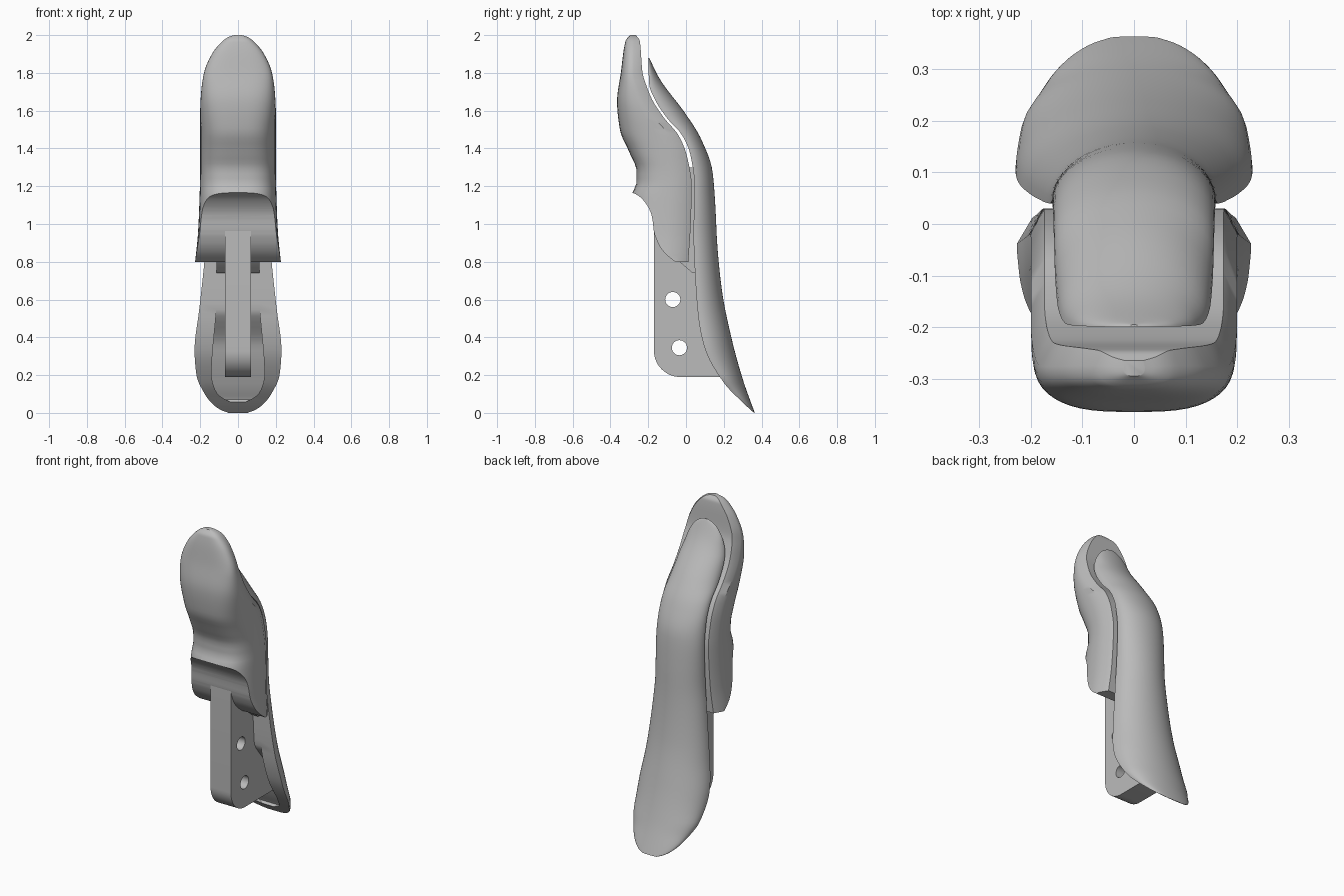
import bpy, bmesh, math
from mathutils import Vector

if "Cube" in bpy.data.objects:
    bpy.data.objects.remove(bpy.data.objects["Cube"], do_unlink=True)

grey = bpy.data.materials.new("mid grey")
grey.use_nodes = True
COLOUR = (0.5, 0.5, 0.5, 1)
grey.diffuse_color = COLOUR
grey.node_tree.nodes["Principled BSDF"].inputs["Base Color"].default_value = COLOUR


def smooth_curve(*keys):
    """Smooth interpolation through (z, value) keys, without overshoot."""
    keys = sorted(keys)
    slope = [(b[1] - a[1]) / (b[0] - a[0]) for a, b in zip(keys, keys[1:])]
    tangent = [slope[0]]
    for a, b in zip(slope, slope[1:]):
        tangent.append(2 * a * b / (a + b) if a * b > 0 else 0)
    tangent.append(slope[-1])

    def value(z):
        i = 0
        while i < len(slope) - 1 and z > keys[i + 1][0]:
            i += 1
        (z0, v0), (z1, v1) = keys[i], keys[i + 1]
        h = z1 - z0
        t = min(max((z - z0) / h, 0), 1)
        u = 1 - t
        return (v0 * u * u * (1 + 2 * t) + v1 * t * t * (1 + 2 * u)
                + h * t * u * (tangent[i] * u - tangent[i + 1] * t))
    return value


def finish(name, bm, angle=35):
    bmesh.ops.remove_doubles(bm, verts=bm.verts, dist=1e-5)
    bmesh.ops.recalc_face_normals(bm, faces=bm.faces)
    mesh = bpy.data.meshes.new(name)
    bm.to_mesh(mesh)
    bm.free()
    mesh.materials.append(grey)
    obj = bpy.data.objects.new(name, mesh)
    bpy.context.collection.objects.link(obj)
    shade(obj, angle)
    return obj


def shade(obj, angle=35):
    bpy.ops.object.select_all(action="DESELECT")
    obj.select_set(True)
    bpy.context.view_layer.objects.active = obj
    bpy.ops.object.shade_smooth_by_angle(angle=math.radians(angle))


def loft(name, section, low, high, steps):
    """Stack horizontal sections, closer together near both ends."""
    bm = bmesh.new()
    rings = []
    for i in range(steps + 1):
        z = low + (high - low) * (1 - math.cos(math.pi * i / steps)) / 2
        rings.append([bm.verts.new((x, y, z)) for x, y in section(z)])
    for a, b in zip(rings, rings[1:]):
        for j in range(len(a)):
            k = (j + 1) % len(a)
            bm.faces.new((a[j], a[k], b[k], b[j]))
    bm.faces.new(rings[0])
    bm.faces.new(rings[-1])
    return finish(name, bm)


def plate(name, outline, half_width):
    """Extrude a (y, z) outline sideways."""
    bm = bmesh.new()
    face = bm.faces.new([bm.verts.new((-half_width, y, z)) for y, z in outline])
    ext = bmesh.ops.extrude_face_region(bm, geom=[face])
    moved = [v for v in ext["geom"] if isinstance(v, bmesh.types.BMVert)]
    bmesh.ops.translate(bm, verts=moved, vec=Vector((2 * half_width, 0, 0)))
    return finish(name, bm)


def cut(obj, cutter):
    mod = obj.modifiers.new("cut", "BOOLEAN")
    mod.operation, mod.object, mod.solver = "DIFFERENCE", cutter, "EXACT"
    bpy.context.view_layer.objects.active = obj
    bpy.ops.object.modifier_apply(modifier=mod.name)
    bpy.data.objects.remove(cutter, do_unlink=True)
    shade(obj)


# Hood: rounded front, bevelled back edges, flaring side wings at the bottom
hood_front = smooth_curve((2, -.295), (1.97, -.32), (1.8, -.345), (1.65, -.365), (1.5, -.35),
                          (1.38, -.30), (1.28, -.262), (1.22, -.262), (1.16, -.285), (.8, -.33))
hood_back = smooth_curve((2, -.265), (1.97, -.245), (1.8, -.23), (1.72, -.205), (1.66, -.18),
                         (1.56, -.115), (1.47, -.04), (1.36, .005), (1.2, .03), (1, .025), (.8, .012))
hood_width = smooth_curve((2, .02), (1.99, .05), (1.97, .08), (1.9, .138), (1.8, .18), (1.7, .195),
                          (1.6, .2), (1.3, .2), (1.1, .205), (.95, .212), (.8, .227))


def hood_section(z):
    f, b, w = hood_front(z), hood_back(z), hood_width(z)
    bevel = min(.05, .4 * (b - f))
    pts = [(w * .87, b)]
    for i in range(25):
        a = math.pi * i / 24
        c, s = math.cos(a), math.sin(a)
        pts.append((math.copysign(abs(c) ** .67, c) * w, b - bevel - (b - bevel - f) * abs(s) ** .67))
    return pts + [(-w * .87, b)]


hood = loft("hood", hood_section, .8, 2, 70)
under = smooth_curve((-.285, 1.167), (-.25, 1.148), (-.21, 1.105), (-.18, 1.04), (-.168, .95),
                     (-.12, .855), (-.045, .79))
arch = [(-.285 + .24 * i / 40, under(-.285 + .24 * i / 40)) for i in range(41)]
cut(hood, plate("hood_cutter", [(-.6, 1.167)] + arch + [(-.045, .7), (-.6, .7)], .5))

# Core joining the hood to the blade
plate("core", [(-.1, 1.3), (-.1, .88), (-.07, .83), (0, .77), (.035, .74), (.08, .74), (.08, 1.3)], .115)

# Blade: long arched shell with a pocket in its lower front
blade_back = smooth_curve((1.88, -.195), (1.77, -.14), (1.58, 0), (1.45, .08), (1.28, .14), (1.1, .155),
                          (.9, .165), (.65, .19), (.4, .24), (.18, .3), (0, .364))
blade_edge = smooth_curve((1.88, -.2), (1.74, -.195), (1.66, -.165), (1.56, -.1), (1.47, -.02),
                          (1.36, .025), (1.2, .045), (.95, .04), (.7, .05), (.5, .066), (.34, .1),
                          (.16, .2), (.06, .295), (0, .36))
blade_width = smooth_curve((1.88, .01), (1.87, .04), (1.84, .08), (1.77, .12), (1.65, .148), (1.5, .155),
                           (1, .162), (.8, .178), (.55, .205), (.33, .23), (.2, .22), (.1, .176),
                           (.05, .138), (.015, .09), (0, .05))
pocket_width = smooth_curve((.06, .04), (.08, .085), (.12, .12), (.2, .14), (.54, .115))
pocket_depth = smooth_curve((.06, 0), (.075, .5), (.2, .6), (.35, .6), (.54, 0))


def blade_section(z):
    e, b, w = blade_edge(z), blade_back(z), blade_width(z)
    arc = [math.pi * (i / 24 - .5) for i in range(25)]
    pts = [(w * math.sin(a), e + (b - e) * math.cos(a)) for a in arc]
    p = min(pocket_width(z), .7 * w)
    floor = e + (b - e) * pocket_depth(z)
    return pts + [(p, e), (p, floor), (-p, floor), (-p, e)]


loft("blade", blade_section, 0, 1.88, 80)

# Mounting web with two pin holes
corner = [math.pi * (1 + i / 24) for i in range(13)]
web = plate("mounting_web", [(-.17, 1)] + [(-.03 + .14 * math.cos(a), .33 + .14 * math.sin(a)) for a in corner]
            + [(.24, .19), (.135, 1)], .07)
for y, z in ((-.07, .6), (-.035, .345)):
    ring = [2 * math.pi * i / 32 for i in range(32)]
    cut(web, plate("hole_cutter", [(y + .04 * math.cos(a), z + .04 * math.sin(a)) for a in ring], .2))
